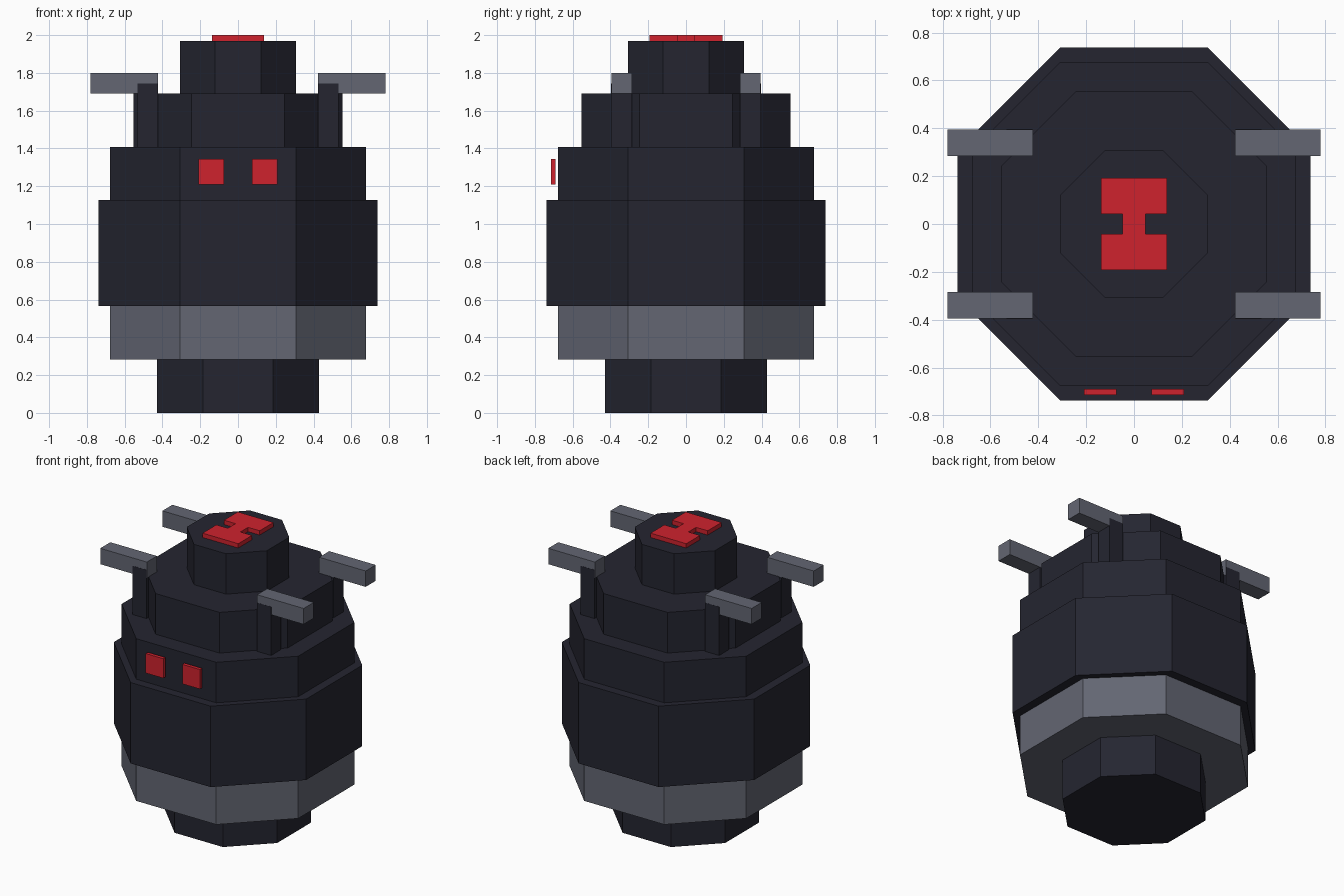
import bpy, bmesh

cube = bpy.data.objects.get("Cube")
if cube:
    bpy.data.objects.remove(cube, do_unlink=True)


def material(name, rgb):
    m = bpy.data.materials.new(name)
    m.use_nodes = True
    m.diffuse_color = (*rgb, 1)
    m.node_tree.nodes["Principled BSDF"].inputs["Base Color"].default_value = (*rgb, 1)
    return m


DARK = material("dark navy", (0.018, 0.0187, 0.030))
GREY = material("steel grey", (0.125, 0.133, 0.170))
RED = material("signal red", (0.62, 0.016, 0.027))


def prism(name, outline, z0, z1, mat):
    """Extrude a flat outline from z0 up to z1."""
    bm = bmesh.new()
    face = bm.faces.new([bm.verts.new((x, y, z0)) for x, y in outline])
    top = bmesh.ops.extrude_face_region(bm, geom=[face])["geom"]
    bmesh.ops.translate(bm, vec=(0, 0, z1 - z0),
                        verts=[v for v in top if isinstance(v, bmesh.types.BMVert)])
    bmesh.ops.recalc_face_normals(bm, faces=bm.faces)
    mesh = bpy.data.meshes.new(name)
    bm.to_mesh(mesh)
    bm.free()
    mesh.materials.append(mat)
    obj = bpy.data.objects.new(name, mesh)
    bpy.context.collection.objects.link(obj)
    return obj


def box(name, x, y, z, mat):
    """Box from (min, max) pairs."""
    return prism(name, [(x[0], y[0]), (x[1], y[0]), (x[1], y[1]), (x[0], y[1])], *z, mat)


def octagon(r, f):
    """Octagon of half width r whose straight sides have half length f."""
    return [(f, -r), (r, -f), (r, f), (f, r), (-f, r), (-r, f), (-r, -f), (-f, -r)]


# Stacked octagonal tiers, bottom to top
for name, r, f, z0, z1, mat in [
    ("base", 0.43, 0.185, 0.0, 0.283, DARK),
    ("lower_band", 0.677, 0.307, 0.283, 0.566, GREY),
    ("body", 0.738, 0.307, 0.566, 1.127, DARK),
    ("shoulder", 0.677, 0.307, 1.127, 1.408, DARK),
    ("neck", 0.553, 0.245, 1.408, 1.69, DARK),
    ("cap", 0.307, 0.123, 1.69, 1.97, DARK),
]:
    prism(name, octagon(r, f), z0, z1, mat)

# Four corner posts, each carrying an outward arm
for sx, side in ((1, "left"), (-1, "right")):
    for sy, end in ((-1, "front"), (1, "back")):
        def span(s, a, b):
            return sorted((s * a, s * b))
        box(f"{end}_{side}_post", span(sx, 0.424, 0.532), span(sy, 0.286, 0.396),
            (1.408, 1.745), DARK)
        box(f"{end}_{side}_arm", span(sx, 0.423, 0.78), span(sy, 0.285, 0.395),
            (1.69, 1.80), GREY)
    # Square eye plate in front of the shoulder
    box(f"{side}_eye", span(sx, 0.073, 0.208), (-0.714, -0.69), (1.21, 1.345), RED)

# Raised red emblem on the cap: two blocks joined by a narrow bridge
half = [(0.137, -0.193), (0.137, -0.042), (0.048, -0.042),
        (0.048, 0.042), (0.137, 0.042), (0.137, 0.193)]
prism("cap_emblem", half + [(-x, y) for x, y in reversed(half)], 1.97, 2.0, RED)
